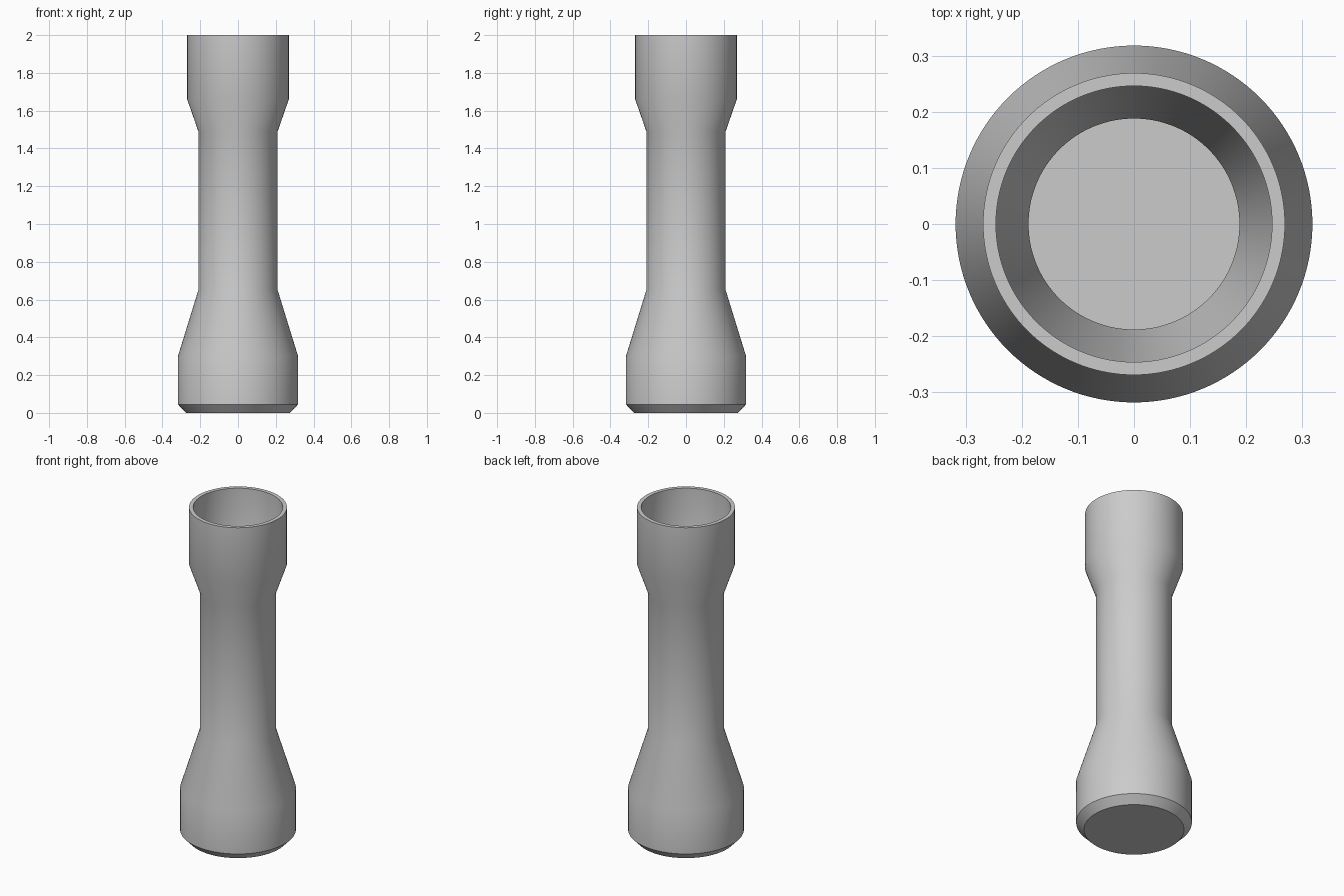
import bpy
import bmesh
import math

cube = bpy.data.objects.get("Cube")
if cube:
    bpy.data.objects.remove(cube, do_unlink=True)

SIDES = 128

# Plain grey material
grey = bpy.data.materials.new("plain_grey")
grey.use_nodes = True
colour = (0.6, 0.6, 0.6, 1)
grey.diffuse_color = colour
grey.node_tree.nodes["Principled BSDF"].inputs["Base Color"].default_value = colour

# Outer wall from the base up, then the hollow inside from the rim down
outer = [(0.275, 0), (0.318, 0.045), (0.318, 0.3), (0.21, 0.65),
         (0.21, 1.49), (0.269, 1.66), (0.269, 2)]
inner = [(0.246, 2), (0.246, 1.66), (0.188, 1.49), (0.188, 0.65),
         (0.294, 0.3), (0.294, 0.05)]


def lathe(name, profile):
    """Turn an (r, z) profile around z and close both ends with flat caps."""
    bm = bmesh.new()
    rings = []
    for r, z in profile:
        rings.append([bm.verts.new((r * math.cos(a), r * math.sin(a), z))
                      for a in (math.tau * i / SIDES for i in range(SIDES))])
    for low, high in zip(rings, rings[1:]):
        for i in range(SIDES):
            j = (i + 1) % SIDES
            bm.faces.new((low[i], low[j], high[j], high[i]))
    bm.faces.new(rings[0][::-1])
    bm.faces.new(rings[-1])
    bmesh.ops.recalc_face_normals(bm, faces=bm.faces[:])
    mesh = bpy.data.meshes.new(name)
    bm.to_mesh(mesh)
    bm.free()
    mesh.materials.append(grey)
    obj = bpy.data.objects.new(name, mesh)
    bpy.context.collection.objects.link(obj)
    return obj


# Flared hollow tube with a closed base
tube = lathe("flared_tube", outer + inner)
bpy.ops.object.select_all(action="DESELECT")
tube.select_set(True)
bpy.context.view_layer.objects.active = tube
bpy.ops.object.shade_smooth_by_angle(angle=math.radians(30))
